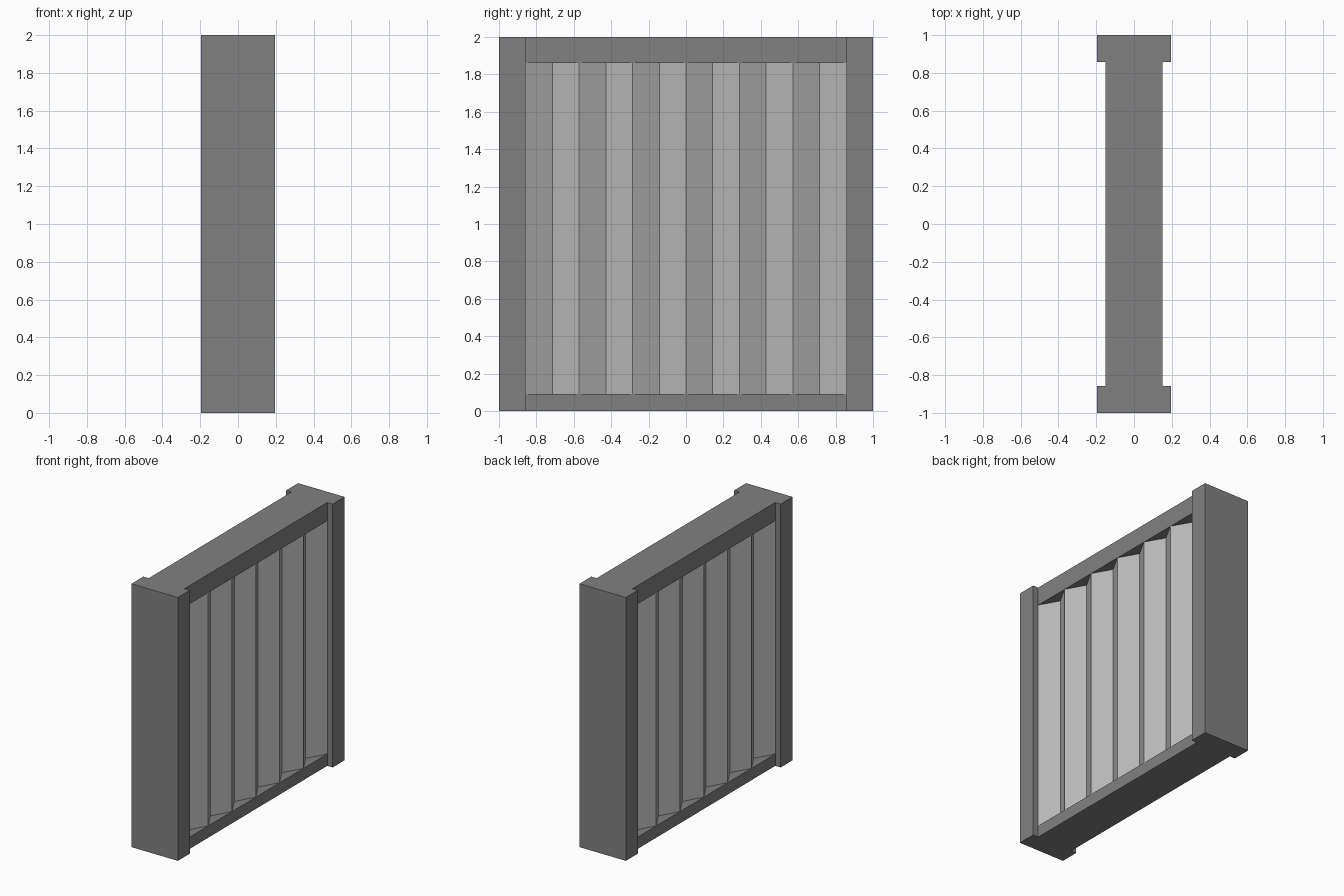
import bpy, bmesh

if "Cube" in bpy.data.objects:
    bpy.data.objects.remove(bpy.data.objects["Cube"])


def grey(name, v):
    mat = bpy.data.materials.new(name)
    mat.diffuse_color = (v, v, v * 1.02, 1)
    mat.use_nodes = True
    mat.node_tree.nodes["Principled BSDF"].inputs["Base Color"].default_value = mat.diffuse_color
    return mat


FRAME = grey("dark_grey", 0.22)
PANEL = grey("mid_grey", 0.48)


def prism(name, outline, z0, z1, mat):
    """Extrude a counter-clockwise xy outline from z0 to z1."""
    bm = bmesh.new()
    face = bm.faces.new([bm.verts.new((x, y, z0)) for x, y in outline])
    new = bmesh.ops.extrude_face_region(bm, geom=[face])["geom"]
    bmesh.ops.translate(bm, vec=(0, 0, z1 - z0),
                        verts=[v for v in new if isinstance(v, bmesh.types.BMVert)])
    bmesh.ops.recalc_face_normals(bm, faces=bm.faces)
    mesh = bpy.data.meshes.new(name)
    bm.to_mesh(mesh)
    bm.free()
    mesh.materials.append(mat)
    obj = bpy.data.objects.new(name, mesh)
    bpy.context.collection.objects.link(obj)
    return obj


def box(name, hx, y0, y1, z0, z1):
    return prism(name, [(-hx, y0), (hx, y0), (hx, y1), (-hx, y1)], z0, z1, FRAME)


INNER = 6 / 7      # half width of the opening
RAIL = 0.15        # half depth of rails and panel ridges
VALLEY = 0.069     # half depth of panel valleys
FOLDS = 12
BOTTOM, TOP = 0.09, 1.86

# Side posts
box("left_post", 0.195, -1, -INNER, 0, 2)
box("right_post", 0.195, INNER, 1, 0, 2)

# Top and bottom rails
box("bottom_rail", RAIL, -INNER, INNER, 0, BOTTOM)
box("top_rail", RAIL, -INNER, INNER, TOP, 2)

# Corrugated panel, folded on both sides
side = [(VALLEY if i % 2 else RAIL, -INNER + 2 * INNER * i / FOLDS)
        for i in range(FOLDS + 1)]
prism("corrugated_panel", side + [(-x, y) for x, y in reversed(side)], BOTTOM, TOP, PANEL)
